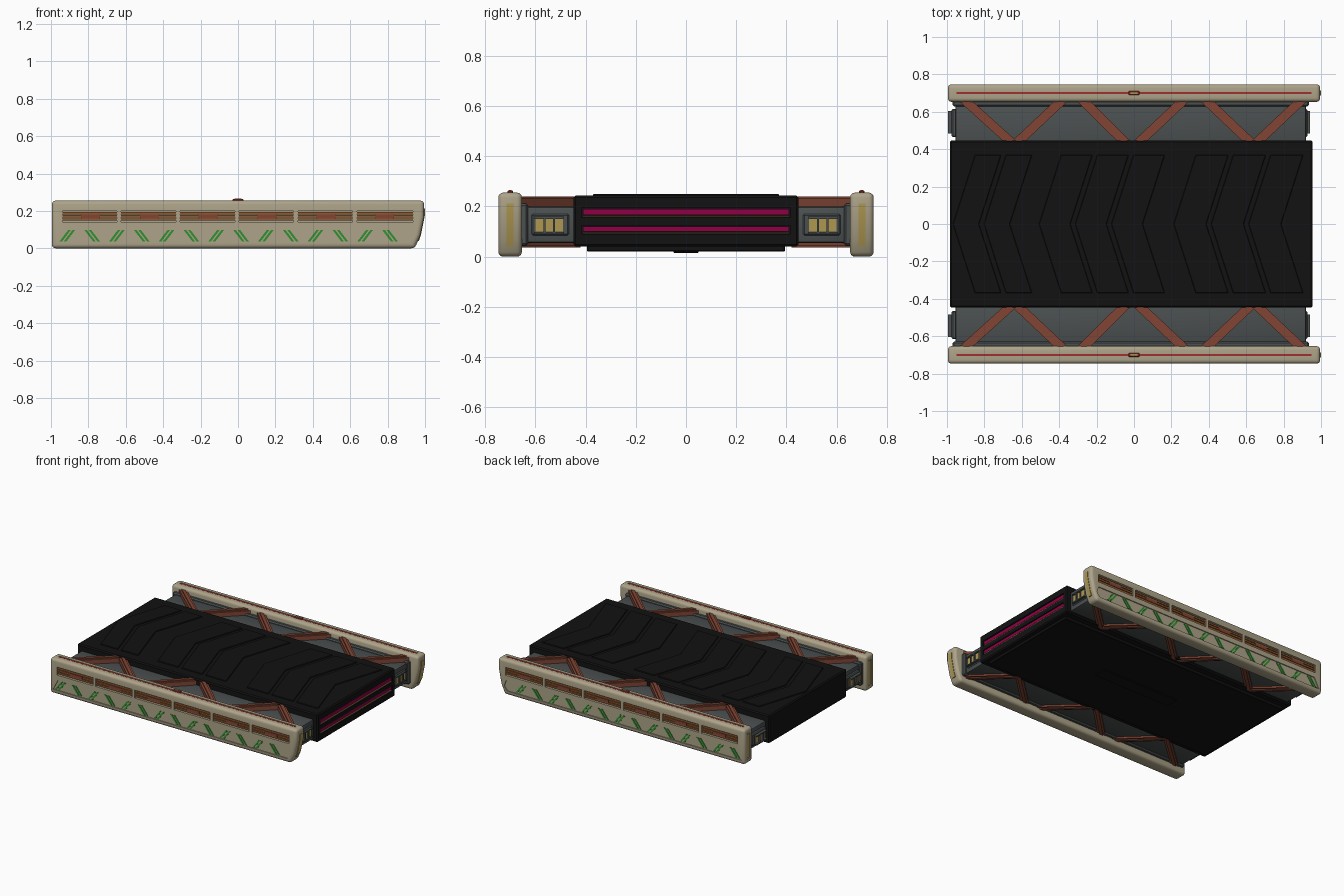
import bpy, bmesh
from mathutils import Vector

if "Cube" in bpy.data.objects:
    bpy.data.objects.remove(bpy.data.objects["Cube"])


def mat(name, r, g, b):
    m = bpy.data.materials.new(name)
    m.diffuse_color = (r, g, b, 1)
    m.use_nodes = True
    m.node_tree.nodes["Principled BSDF"].inputs["Base Color"].default_value = m.diffuse_color
    return m


BEIGE = mat("beige", 0.42, 0.37, 0.25)
GREY = mat("dark_grey", 0.07, 0.08, 0.08)
BLACK = mat("black", 0.006, 0.006, 0.006)
RUST = mat("rust", 0.22, 0.06, 0.035)
GREEN = mat("green", 0.03, 0.28, 0.03)
PINK = mat("magenta", 0.28, 0.0, 0.06)
YELLOW = mat("yellow", 0.42, 0.31, 0.08)
ORANGE = mat("orange", 0.28, 0.1, 0.03)
RED = mat("red", 0.35, 0.03, 0.03)

AXES = {"xz": (0, 2, 1), "xy": (0, 1, 2), "yz": (1, 2, 0)}


def prism(pts, plane, lo, hi):
    return pts, plane, lo, hi


def box(x0, x1, y0, y1, z0, z1):
    return prism([(x0, y0), (x1, y0), (x1, y1), (x0, y1)], "xy", z0, z1)


def part(name, prisms, material=None, bevel=0, seg=1, mirror=False, cutter=None):
    """One object from extruded outlines; mirror copies it across y = 0."""
    bm = bmesh.new()
    for pts, plane, lo, hi in prisms:
        a, b, c = AXES[plane]
        rings = []
        for h in (lo, hi):
            ring = []
            for p in pts:
                v = Vector()
                v[a], v[b], v[c] = p[0], p[1], h
                ring.append(bm.verts.new(v))
            rings.append(ring)
        bm.faces.new(rings[0])
        bm.faces.new(rings[1])
        n = len(pts)
        for i in range(n):
            j = (i + 1) % n
            bm.faces.new((rings[0][i], rings[0][j], rings[1][j], rings[1][i]))
    bmesh.ops.recalc_face_normals(bm, faces=bm.faces)
    me = bpy.data.meshes.new(name)
    bm.to_mesh(me)
    bm.free()
    ob = bpy.data.objects.new(name, me)
    bpy.context.collection.objects.link(ob)
    if material:
        me.materials.append(material)
    if bevel:
        m = ob.modifiers.new("bevel", "BEVEL")
        m.width, m.segments = bevel, seg
    if cutter:
        m = ob.modifiers.new("cut", "BOOLEAN")
        m.object, m.operation, m.solver = cutter, "DIFFERENCE", "EXACT"
        cutter.hide_render = True
    if mirror:
        m = ob.modifiers.new("mirror", "MIRROR")
        m.use_axis = (False, True, False)
    return ob


# Side rails with window slots, a lower panel, a top groove and end slots
DIV = [-0.95, -0.636, -0.321, -0.006, 0.309, 0.624, 0.946]
bays = [(a + 0.011, b - 0.011) for a, b in zip(DIV, DIV[1:])]
panel = [(-0.97, 0.03), (0.92, 0.03), (0.945, 0.06), (0.93, 0.105), (-0.93, 0.105)]
rail_cut = part("rail_cutter",
                [box(a, b, -0.8, -0.73, 0.142, 0.2) for a, b in bays]
                + [prism(panel, "xz", -0.8, -0.74),
                   box(-0.955, 0.955, -0.709, -0.691, 0.249, 0.3),
                   box(-1.1, -0.986, -0.718, -0.682, 0.033, 0.217)])
outline = [(-0.995, 0), (0.945, 0), (0.975, 0.07), (0.995, 0.17), (0.995, 0.255), (-0.995, 0.255)]
part("side_rail", [prism(outline, "xz", -0.747, -0.653)], BEIGE, 0.02, 4, True, rail_cut)
part("rail_slot_bars", [box(a, b, -0.739, -0.725, z, z + 0.012)
                        for a, b in bays for z in (0.148, 0.165, 0.182)], ORANGE, mirror=True)
part("rail_slot_clips", [box(a + 0.1, a + 0.2, -0.742, -0.725, 0.16, 0.181) for a, b in bays], RUST, mirror=True)
stripes = []
for i in range(14):
    cx, t = -0.914 + i * 0.1327, (0.024 if i % 2 == 0 else -0.024)
    for d in (-0.017, 0.006):
        x = cx + d
        stripes.append(prism([(x - t, 0.036), (x + 0.014 - t, 0.036), (x + 0.014 + t, 0.099), (x + t, 0.099)],
                             "xz", -0.743, -0.735))
part("rail_green_stripes", stripes, GREEN, mirror=True)
part("rail_top_strip", [box(-0.95, 0.95, -0.706, -0.694, 0.24, 0.254)], RED, mirror=True)
part("rail_button", [box(-0.03, 0.03, -0.711, -0.689, 0.245, 0.264)], RED, 0.004, 1, True)
part("rail_button_lens", [box(-0.02, 0.02, -0.705, -0.695, 0.25, 0.266)], YELLOW, mirror=True)
part("rail_end_lights", [box(-0.992, -0.97, -0.713, -0.687, 0.038, 0.212),
                         prism([(0.93, 0.04), (0.968, 0.04), (0.979, 0.075), (0.999, 0.175),
                                (0.999, 0.212), (0.93, 0.212)], "xz", -0.714, -0.686)], YELLOW, mirror=True)

# Grey side decks between the tray and the rails
part("side_deck", [box(-0.955, 0.92, -0.64, -0.40, 0.055, 0.2)], GREY, 0.012, 2, True)
part("deck_flange", [box(-0.97, 0.935, -0.66, -0.628, 0.045, 0.212)], GREY, 0.008, 1, True)
part("deck_end_box", [box(a, b, -0.615, -0.465, 0.085, 0.17) for a, b in ((-0.975, -0.94), (0.9, 0.927))],
     GREY, 0.006, 1, True)
part("deck_end_lights", [box(a, b, y, y + 0.032, 0.1, 0.15) for a, b in ((-0.982, -0.96), (0.91, 0.932))
                         for y in (-0.6, -0.561, -0.522)], YELLOW, mirror=True)
part("deck_end_clamps", [box(a, b, y, y + 0.008, 0.092, 0.16) for a, b in ((-0.995, -0.96), (0.91, 0.94))
                         for y in (-0.568, -0.529)]
     + [box(a, b, -0.605, -0.485, z, z + 0.008) for a, b in ((-0.995, -0.96), (0.91, 0.94))
        for z in (0.091, 0.152)], GREY, mirror=True)

# Diagonal braces above and below the decks, with a raised centre rib
BRACES = [(-0.9, -0.67), (-0.39, -0.61), (-0.27, -0.06), (0.26, 0.04), (0.39, 0.61), (0.89, 0.67)]


def strut(outer, inner, half, z0, z1):
    k = (inner - outer) * 0.14
    return prism([(outer - half, -0.657), (outer + half, -0.657),
                  (inner + k + half, -0.42), (inner + k - half, -0.42)], "xy", z0, z1)


part("diagonal_braces", [strut(a, b, 0.036, z0, z1) for a, b in BRACES
                         for z0, z1 in ((0.19, 0.232), (0.043, 0.065))], RUST, mirror=True)
part("brace_ribs", [strut(a, b, 0.016, z0, z1) for a, b in BRACES
                    for z0, z1 in ((0.2, 0.24), (0.037, 0.06))], RUST, mirror=True)

# Black centre tray with recessed light slots at the right end
tray_cut = part("tray_cutter", [box(0.938, 1.1, -0.415, 0.415, a, b) for a, b in ((0.155, 0.195), (0.09, 0.125))])
part("centre_tray", [box(-0.985, 0.955, -0.447, 0.447, 0.04, 0.244)], BLACK, 0.008, 1, cutter=tray_cut)
part("tray_end_lights", [box(0.93, 0.95, -0.41, 0.41, a, b) for a, b in ((0.165, 0.19), (0.1, 0.121))], PINK)
part("tray_end_trim", [box(0.93, 0.951, -0.41, 0.41, a, a + 0.005) for a in (0.157, 0.092)], YELLOW)
part("tray_underside", [box(-0.95, 0.92, -0.395, 0.395, 0.02, 0.06),
                        box(-0.33, 0.3, -0.05, 0.05, 0.014, 0.03)], BLACK, 0.004)


# Raised chevron slats on the tray top
def chevron(x0, x1, h, z0, z1):
    k = 0.32 * h
    return prism([(x0, h), (x1, h), (x1 - k, 0), (x1, -h), (x0, -h), (x0 - k, 0)], "xy", z0, z1)


slats = []
for start, end, n in ((-0.85, -0.52, 2), (-0.39, 0.19, 3), (0.33, 0.93, 3)):
    w = (end - start) / n
    for i in range(n):
        slats.append(chevron(start + i * w, start + (i + 1) * w - 0.025, 0.37, 0.235, 0.25))
part("tray_chevrons", slats, BLACK, 0.003)

# Bake modifiers, drop the cutters, smooth the rounded edges
bpy.ops.object.select_all(action="SELECT")
bpy.context.view_layer.objects.active = bpy.data.objects["side_rail"]
bpy.ops.object.convert(target="MESH")
for ob in (rail_cut, tray_cut):
    bpy.data.objects.remove(ob)
bpy.ops.object.shade_smooth_by_angle()
